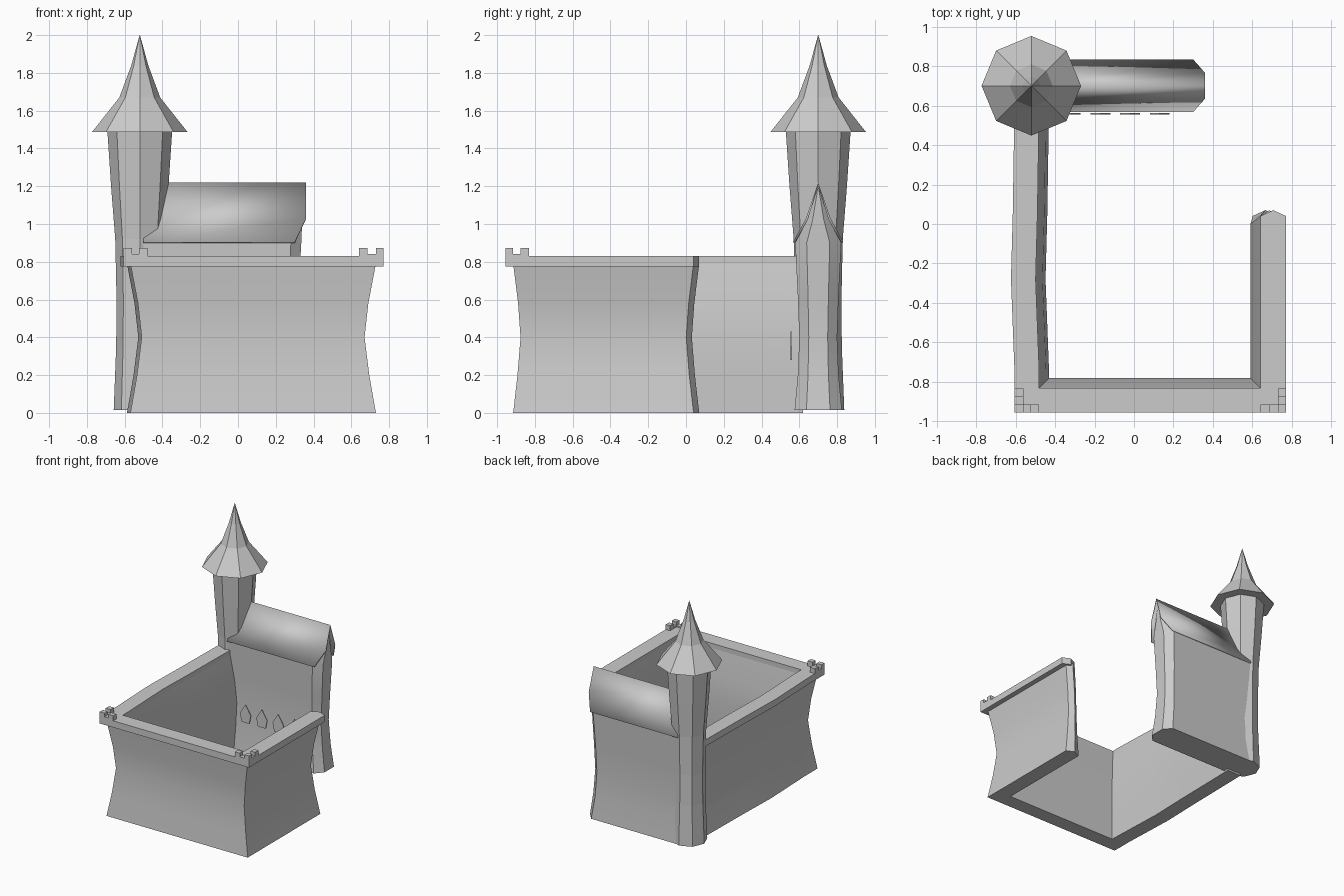
import bpy, bmesh, math

cube = bpy.data.objects.get("Cube")
if cube:
    bpy.data.objects.remove(cube, do_unlink=True)

stone = bpy.data.materials.new("grey_stone")
stone.use_nodes = True
GREY = (0.6, 0.6, 0.6, 1)
stone.diffuse_color = GREY
stone.node_tree.nodes["Principled BSDF"].inputs["Base Color"].default_value = GREY


def finish(name, bm, smooth=0):
    """Turn a bmesh into a named, coloured object."""
    bmesh.ops.recalc_face_normals(bm, faces=bm.faces)
    mesh = bpy.data.meshes.new(name)
    bm.to_mesh(mesh)
    bm.free()
    mesh.materials.append(stone)
    ob = bpy.data.objects.new(name, mesh)
    bpy.context.collection.objects.link(ob)
    if smooth:
        bpy.ops.object.select_all(action="DESELECT")
        ob.select_set(True)
        bpy.context.view_layer.objects.active = ob
        bpy.ops.object.shade_smooth_by_angle(angle=math.radians(smooth))
    return ob


def loft(name, rings, smooth=0):
    """Skin a stack of equal closed rings and cap both ends."""
    bm = bmesh.new()
    rows = [[bm.verts.new(p) for p in ring] for ring in rings]
    n = len(rows[0])
    for a, b in zip(rows, rows[1:]):
        for i in range(n):
            j = (i + 1) % n
            bm.faces.new((a[i], a[j], b[j], b[i]))
    bm.faces.new(rows[0][::-1])
    bm.faces.new(rows[-1])
    return finish(name, bm, smooth)


def box(name, x0, x1, y0, y1, z0, z1):
    plan = [(x0, y0), (x1, y0), (x1, y1), (x0, y1)]
    return loft(name, [[(x, y, z) for x, y in plan] for z in (z0, z1)])


# Courtyard wall: U-shaped plan, with a bowed west side and a pointed east end
BOW_Y, BOW = -0.28, 0.018


def u_ring(z, west, south, east, end, west_in, south_in, east_in):
    plan = [(west, 0.62), (west - BOW / 2, 0.05), (west - BOW, BOW_Y),
            (west, -0.75), (west, south), (east, south), (east, end),
            ((east + east_in) / 2, end + 0.03), (east_in, end),
            (east_in, south_in), (west_in, south_in), (west_in, -0.75),
            (west_in - BOW, BOW_Y), (west_in - BOW / 2, 0.05), (west_in, 0.62)]
    return [(x, y, z) for x, y in plan]


def wall_ring(z, waist, inner):
    return u_ring(z, -0.57 + waist, -0.915 + 0.65 * waist, 0.73 - waist,
                  0.04 - 0.65 * waist, -0.57 + inner, -0.92 + inner, 0.73 - inner)


loft("courtyard_wall", [wall_ring(*r) for r in (
    (0, 0, 0.13), (0.2, 0.035, 0.135), (0.4, 0.06, 0.14),
    (0.58, 0.04, 0.125), (0.79, 0, 0.09))], 30)
loft("wall_coping", [u_ring(z, -0.605, -0.955, 0.77, 0.04, -0.48, -0.83, 0.64)
                     for z in (0.775, 0.83)])

# Corner merlons, three at each front corner
for side, x0, x1, x2, x3 in (("right", -0.605, -0.56, -0.525, -0.48),
                             ("left", 0.77, 0.73, 0.685, 0.64)):
    box(side + "_corner_merlon", x0, x1, -0.955, -0.915, 0.825, 0.872)
    box(side + "_front_merlon", x2, x3, -0.955, -0.915, 0.825, 0.872)
    box(side + "_side_merlon", x0, x1, -0.875, -0.832, 0.825, 0.872)
    box(side + "_front_gap", x1, x2, -0.955, -0.915, 0.825, 0.842)
    box(side + "_side_gap", x0, x1, -0.915, -0.875, 0.825, 0.842)

# Octagonal corner tower with a flared spire
TX, TY = -0.52, 0.70


def octagon(r, z):
    return [(TX + r * math.cos(k * math.pi / 4), TY + r * math.sin(k * math.pi / 4), z)
            for k in range(8)]


loft("tower", [octagon(r, z) for r, z in (
    (0.138, 0.015), (0.125, 0.35), (0.123, 0.6), (0.13, 0.92), (0.152, 1.2), (0.172, 1.5))])
loft("tower_spire", [octagon(r, z) for r, z in (
    (0.252, 1.488), (0.108, 1.67), (0.045, 1.84), (0.001, 2.0))])


# Hall with a chamfered gable end
def hall_ring(z, half, end):
    chamfer = min(0.055, half * 0.5)
    plan = [(-0.5, -half), (end - chamfer, -half), (end, -half * 0.5),
            (end, half * 0.5), (end - chamfer, half), (-0.5, half)]
    return [(x, TY + y, z) for x, y in plan]


loft("hall", [hall_ring(*r) for r in (
    (0.015, 0.125, 0.35), (0.2, 0.108, 0.325), (0.4, 0.1, 0.31),
    (0.62, 0.108, 0.32), (0.9, 0.122, 0.335), (1.02, 0.06, 0.34), (1.19, 0.004, 0.345))], 20)

# Hall roof: two clipped slopes meeting at the ridge
bm = bmesh.new()
section = [(0.30, -0.133, 0.905), (0.36, -0.065, 1.03), (0.36, 0, 1.22),
           (0.36, 0.065, 1.03), (0.30, 0.133, 0.905)]
rows = [(bm.verts.new((-0.5, TY + y, z)), bm.verts.new((x, TY + y, z)))
        for x, y, z in section]
for (a, b), (c, d) in zip(rows, rows[1:]):
    bm.faces.new((a, b, d, c))
roof = finish("hall_roof", bm, 25)
solid = roof.modifiers.new("thickness", "SOLIDIFY")
solid.thickness = 0.012
solid.offset = -1

# Row of pointed window plates in front of the hall
for k in range(4):
    cx = -0.32 + 0.15 * k
    shape = [(-0.05, 0.35), (-0.035, 0.28), (0.035, 0.28), (0.05, 0.35), (0, 0.43)]
    loft(f"hall_window_{k + 1}", [[(cx + x, y, z) for x, z in shape]
                                  for y in (0.554, 0.562)])
